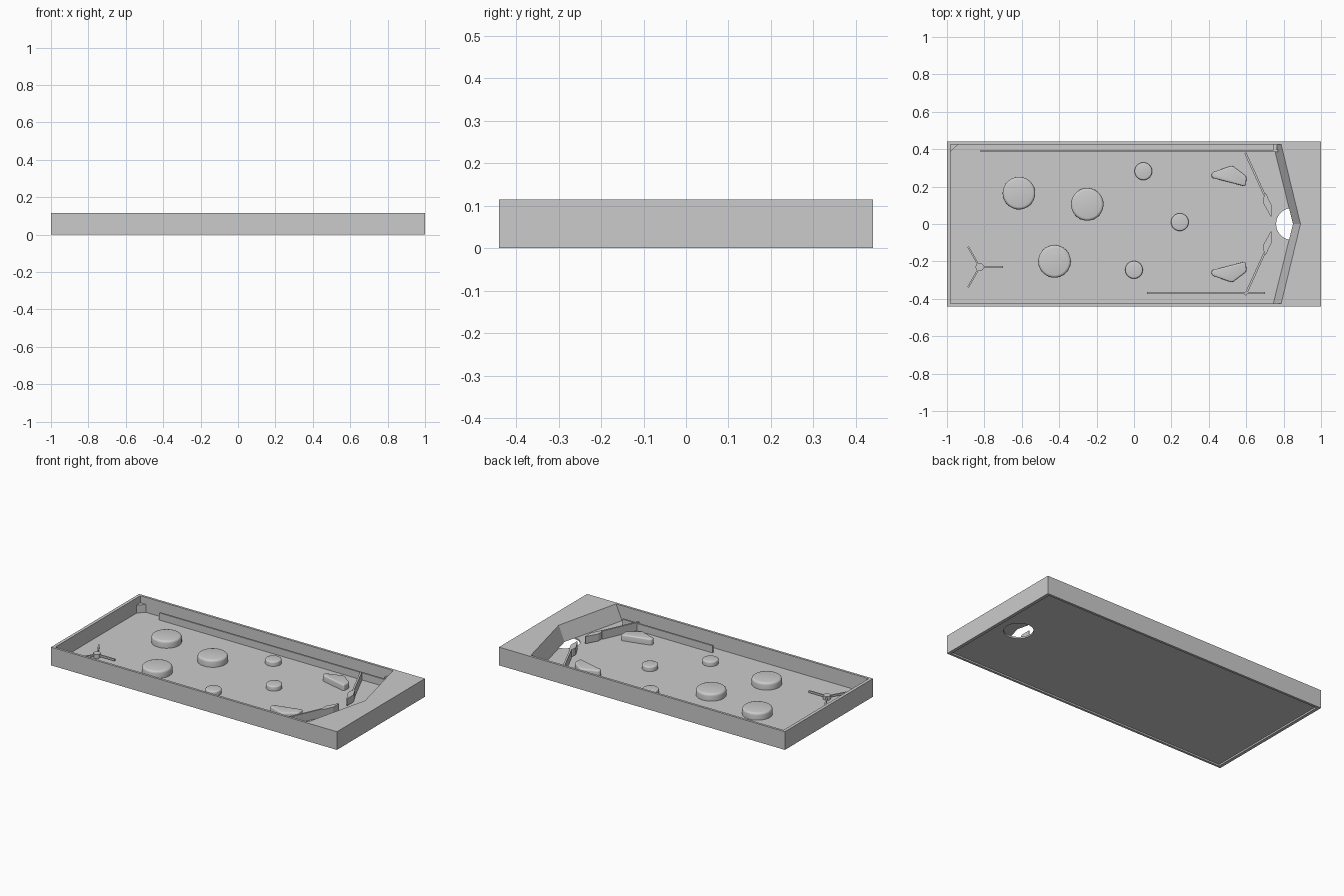
import bpy, bmesh, math
from mathutils import Matrix

if "Cube" in bpy.data.objects:
    bpy.data.objects.remove(bpy.data.objects["Cube"])

FLOOR = 0.02   # playfield surface height
RIM = 0.115    # cabinet rim height


def finish(name, bm, smooth=False):
    bmesh.ops.recalc_face_normals(bm, faces=bm.faces)
    me = bpy.data.meshes.new(name)
    bm.to_mesh(me)
    bm.free()
    ob = bpy.data.objects.new(name, me)
    bpy.context.collection.objects.link(ob)
    if smooth:
        bpy.context.view_layer.objects.active = ob
        ob.select_set(True)
        bpy.ops.object.shade_smooth_by_angle(angle=math.radians(35))
        ob.select_set(False)
    return ob


def prism(name, pts, z0, z1, rounding=0, bevel=0, flip=1):
    """Extruded outline, optionally with rounded corners and a bevelled top."""
    bm = bmesh.new()
    bm.faces.new([bm.verts.new((x, y * flip, z0)) for x, y in pts])
    if rounding:
        bmesh.ops.bevel(bm, geom=bm.verts[:], offset=rounding, segments=5,
                        profile=0.5, affect='VERTICES')
    ext = bmesh.ops.extrude_face_region(bm, geom=bm.faces[:], use_keep_orig=True)
    top = [v for v in ext['geom'] if isinstance(v, bmesh.types.BMVert)]
    bmesh.ops.translate(bm, verts=top, vec=(0, 0, z1 - z0))
    if bevel:
        edges = [e for e in bm.edges if all(v.co.z > z1 - 1e-5 for v in e.verts)]
        bmesh.ops.bevel(bm, geom=edges, offset=bevel, segments=3,
                        profile=0.5, affect='EDGES')
    return finish(name, bm, bool(rounding))


def box(name, x0, x1, y0, y1, z0, z1):
    return prism(name, [(x0, y0), (x1, y0), (x1, y1), (x0, y1)], z0, z1)


def bar(name, a, b, w, z0, z1):
    """Thin upright strip between two plan points."""
    dx, dy = b[0] - a[0], b[1] - a[1]
    d = math.hypot(dx, dy)
    nx, ny = -dy / d * w / 2, dx / d * w / 2
    return prism(name, [(a[0] + nx, a[1] + ny), (b[0] + nx, b[1] + ny),
                        (b[0] - nx, b[1] - ny), (a[0] - nx, a[1] - ny)], z0, z1)


def disc(name, x, y, r, z0, z1, bevel=0):
    bm = bmesh.new()
    bmesh.ops.create_cone(bm, cap_ends=True, segments=48, radius1=r, radius2=r,
                          depth=z1 - z0,
                          matrix=Matrix.Translation((x, y, (z0 + z1) / 2)))
    if bevel:
        edges = [e for e in bm.edges if all(v.co.z > z1 - 1e-5 for v in e.verts)]
        bmesh.ops.bevel(bm, geom=edges, offset=bevel, segments=3,
                        profile=0.5, affect='EDGES')
    return finish(name, bm, True)


# Cabinet walls
box("left_wall", -1, -0.98, -0.44, 0.44, 0, RIM)
box("right_wall", 0.98, 1, -0.44, 0.44, 0, RIM)
for s, side in ((-1, "front"), (1, "back")):
    y0, y1 = sorted((s * 0.425, s * 0.44))
    box(side + "_wall", -0.98, 0.98, y0, y1, 0, RIM)

# Playfield with drain hole
field = box("playfield", -0.98, 0.98, -0.425, 0.425, 0.01, FLOOR)
cutter = disc("drain_cutter", 0.845, 0, 0.085, -0.05, 0.07)
cutter.hide_render = True
cutter.hide_viewport = True
cut = field.modifiers.new("drain", 'BOOLEAN')
cut.operation = 'DIFFERENCE'
cut.solver = 'EXACT'
cut.object = cutter

# Apron with V-shaped sloping face
bm = bmesh.new()
rings = []
for z, end, mid in ((FLOOR, 0.745, 0.85), (RIM, 0.787, 0.89)):
    rings.append([bm.verts.new((x, y, z)) for x, y in
                  ((end, -0.425), (0.98, -0.425), (0.98, 0.425), (end, 0.425), (mid, 0))])
for ring in rings:
    bm.faces.new(ring)
for i in range(5):
    j = (i + 1) % 5
    bm.faces.new((rings[0][i], rings[0][j], rings[1][j], rings[1][i]))
finish("apron", bm)

# Launch lane rail, plunger, corner deflector and lower rail
box("launch_rail", -0.82, 0.77, 0.384, 0.395, FLOOR, 0.065)
box("plunger", 0.745, 0.765, 0.396, 0.425, FLOOR, 0.07)
prism("corner_deflector", [(-0.98, 0.425), (-0.98, 0.388), (-0.94, 0.425)], FLOOR, 0.07)
box("lower_rail", 0.07, 0.70, -0.375, -0.364, FLOOR, 0.065)

# Bumpers
for x, y in ((-0.615, 0.165), (-0.25, 0.105), (-0.425, -0.2)):
    disc("large_bumper", x, y, 0.087, FLOOR, 0.065, 0.014)
for x, y in ((0.05, 0.282), (0, -0.245), (0.245, 0.01)):
    disc("small_bumper", x, y, 0.047, FLOOR, 0.049, 0.008)

# Slingshots, guides and flippers on both sides
sling = [(0.415, 0.275), (0.525, 0.313), (0.602, 0.255), (0.598, 0.2), (0.415, 0.247)]
flipper = [(0.704, 0.166), (0.736, 0.10), (0.736, 0.04), (0.731, 0.04),
           (0.691, 0.112), (0.692, 0.14)]
for s in (1, -1):
    prism("slingshot", sling, FLOOR, 0.058, 0.012, 0.008, s)
    bar("flipper_guide", (0.595, s * 0.38), (0.698, s * 0.155), 0.011, FLOOR, 0.072)
    prism("flipper", flipper, FLOOR + 0.005, 0.07, flip=s)

# Three-armed spinner
sx, sy = -0.825, -0.23
disc("spinner_hub", sx, sy, 0.022, FLOOR, 0.045)
for k in range(3):
    a = k * math.tau / 3
    bar("spinner_arm", (sx, sy),
        (sx + 0.125 * math.cos(a), sy + 0.125 * math.sin(a)), 0.009, 0.028, 0.04)
